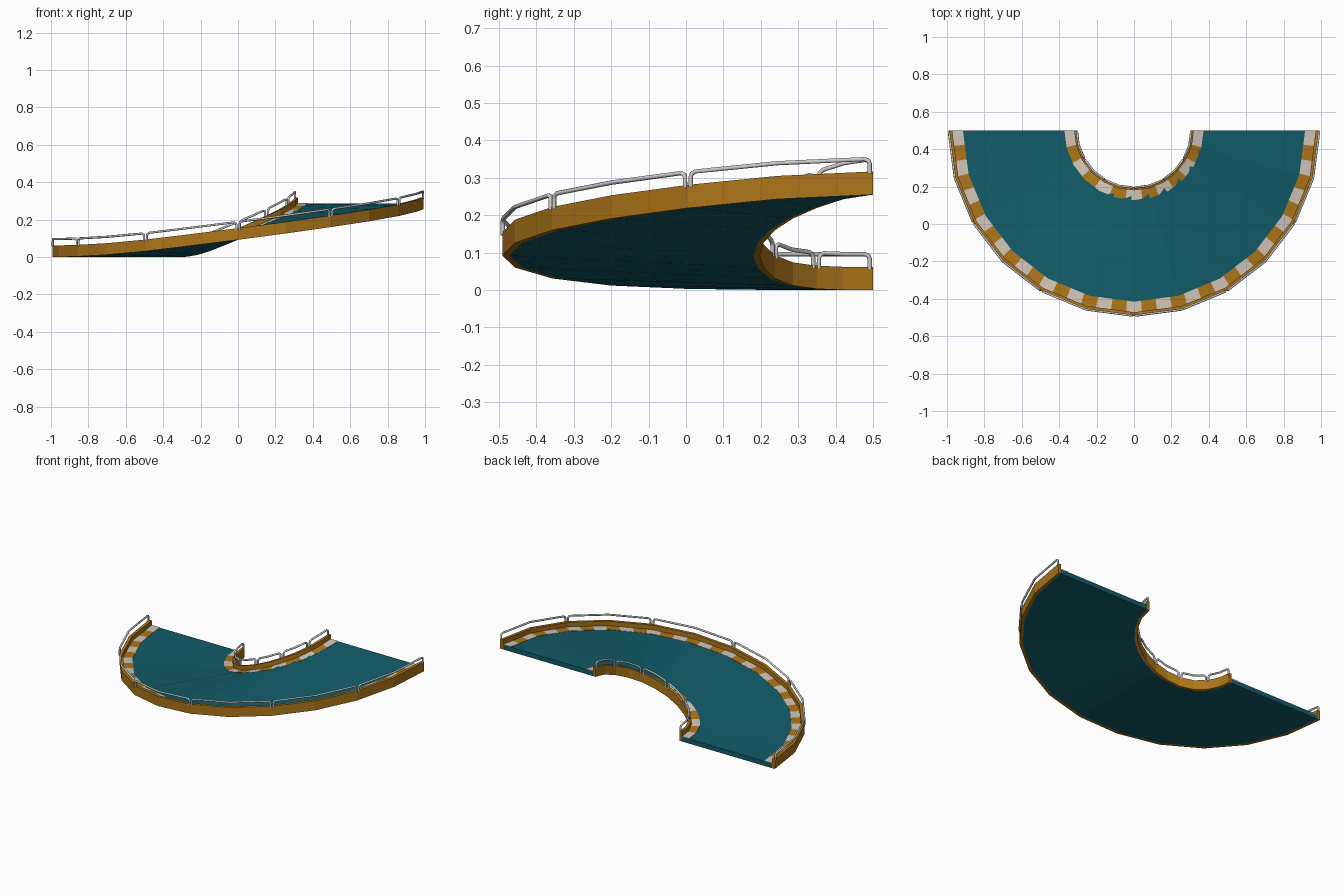
import bpy, bmesh
from math import radians, sin, cos
from mathutils import Vector

if "Cube" in bpy.data.objects:
    bpy.data.objects.remove(bpy.data.objects["Cube"])

SEGS = 12
# underside height at each 15 degree station of the half turn
RISE = [0, 0, 0.003, 0.012, 0.031, 0.06, 0.092, 0.126, 0.16, 0.191, 0.219, 0.243, 0.255]
CENTRE_Y = 0.5


def material(name, rgb):
    m = bpy.data.materials.new(name)
    m.diffuse_color = (*rgb, 1)
    m.use_nodes = True
    m.node_tree.nodes["Principled BSDF"].inputs["Base Color"].default_value = m.diffuse_color
    return m


teal = material("teal", (0.006, 0.11, 0.145))
amber = material("amber", (0.42, 0.18, 0.01))
pale = material("pale", (0.64, 0.56, 0.48))


def station(r, i, h):
    a = radians(180 + 180 * i / SEGS)
    return Vector((r * cos(a), CENTRE_Y + r * sin(a), RISE[i] + h))


def point(r, t, h):
    """Point on the faceted ramp: t runs 0..12 along the chords."""
    i = max(0, min(int(t), SEGS - 1))
    return station(r, i, h).lerp(station(r, i + 1, h), t - i)


def sweep(name, profile, stations, mats, pick=lambda t: 0):
    """Sweep a closed (radius, height) profile along the ramp."""
    bm = bmesh.new()
    rings = [[bm.verts.new(point(r, t, h)) for r, h in profile] for t in stations]
    n = len(profile)
    for k in range(len(rings) - 1):
        a, b = rings[k], rings[k + 1]
        for j in range(n):
            f = bm.faces.new((a[j], a[(j + 1) % n], b[(j + 1) % n], b[j]))
            f.material_index = pick((stations[k] + stations[k + 1]) / 2)
    bm.faces.new(rings[0][::-1])
    bm.faces.new(rings[-1])
    bmesh.ops.recalc_face_normals(bm, faces=bm.faces)
    me = bpy.data.meshes.new(name)
    bm.to_mesh(me)
    bm.free()
    for m in mats:
        me.materials.append(m)
    ob = bpy.data.objects.new(name, me)
    bpy.context.collection.objects.link(ob)
    return ob


def box(r0, r1, h0, h1):
    return [(r0, h0), (r1, h0), (r1, h1), (r0, h1)]


def rail(name, r, t0, t1):
    """Bent tube hoop with rounded corners, standing on the curb."""
    unit = r * radians(180 / SEGS)
    corner = [(0.009, 0.055), (0.009, 0.083), (0.012, 0.091), (0.022, 0.096)]
    pts = [point(r, t0 + s / unit, h) for s, h in corner]
    pts.append(point(r, (t0 + t1) / 2, 0.096))
    pts += [point(r, t1 - s / unit, h) for s, h in reversed(corner)]
    cu = bpy.data.curves.new(name, 'CURVE')
    cu.dimensions = '3D'
    cu.bevel_depth = 0.006
    cu.bevel_resolution = 2
    cu.use_fill_caps = True
    sp = cu.splines.new('POLY')
    sp.points.add(len(pts) - 1)
    for p, co in zip(sp.points, pts):
        p.co = (*co, 1)
    ob = bpy.data.objects.new(name, cu)
    bpy.context.collection.objects.link(ob)
    ob.select_set(True)
    bpy.context.view_layer.objects.active = ob


whole = list(range(SEGS + 1))

# road deck
sweep("deck", box(0.319, 0.972, 0, 0.030), whole, [teal])

# curbs, checkered border strips and rails on both edges
sides = {
    "outer": ((0.972, 0.991), (0.915, 0.973), 37, 0.991),
    "inner": ((0.303, 0.320), (0.319, 0.372), 13, 0.306),
}
for side, (curb, strip, tiles, rail_r) in sides.items():
    sweep(side + "_curb", box(*curb, 0, 0.062), whole, [amber])
    cuts = sorted(set(whole) | {SEGS * k / tiles for k in range(1, tiles)})
    sweep(side + "_checker_strip", box(*strip, 0.026, 0.0325), cuts, [pale, amber],
          lambda t: int(t * tiles / SEGS) % 2)
    for k in range(0, SEGS, 2):
        rail(f"{side}_rail_{k // 2 + 1}", rail_r, k, k + 2)

# rails become smooth meshes
bpy.ops.object.convert(target='MESH')
bpy.ops.object.shade_smooth_by_angle(angle=radians(50))
